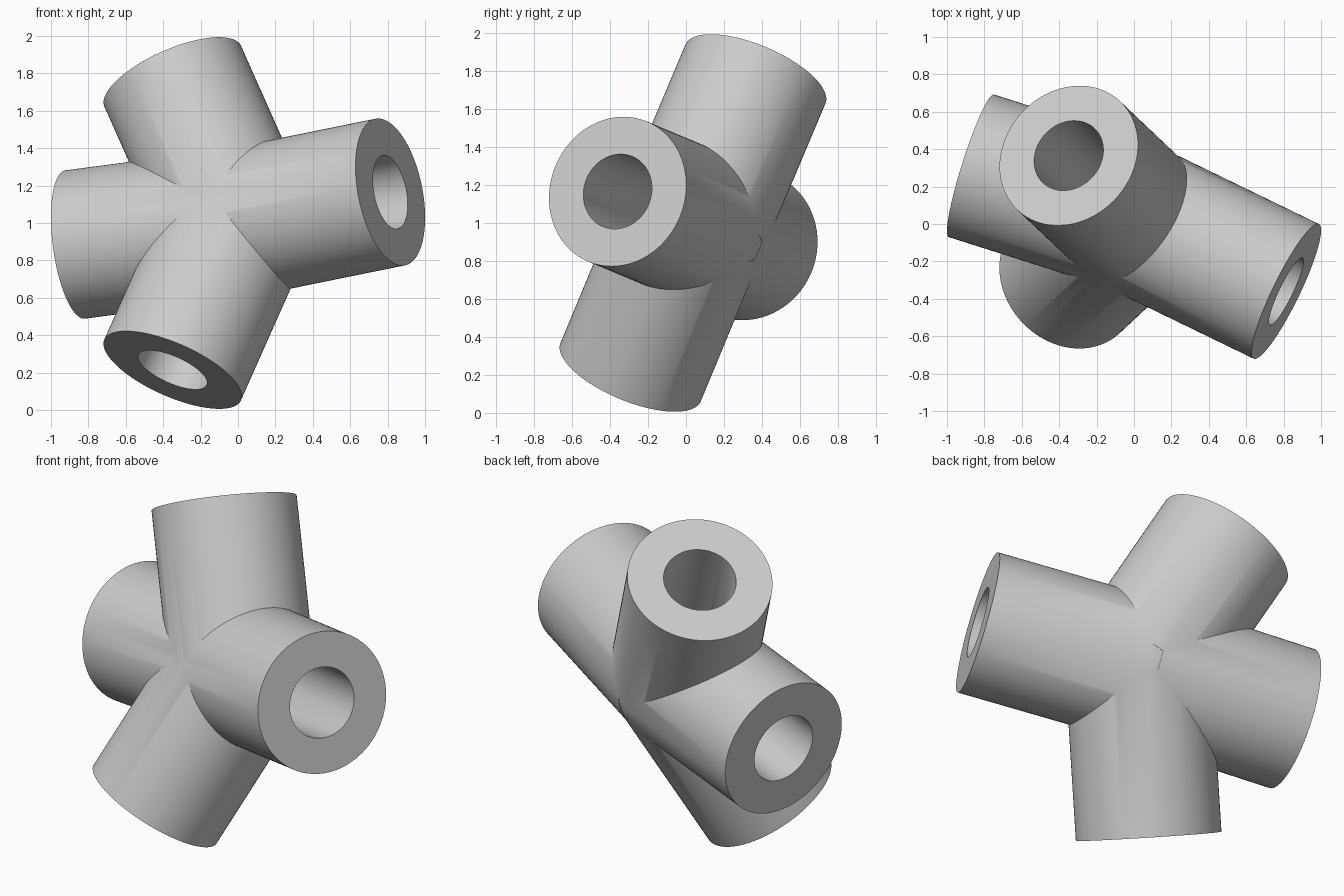
import bpy
from mathutils import Vector

cube = bpy.data.objects.get("Cube")
if cube:
    bpy.data.objects.remove(cube, do_unlink=True)

HUB = Vector((0, 0.035, 1.0))
LENGTH, OUTER, BORE = 0.92, 0.4, 0.2
ARMS = {
    "left_arm": Vector((0.886, -0.43, 0.18)),
    "right_arm": Vector((-0.945, 0.30, -0.125)),
    "upper_arm": Vector((-0.38, 0.36, 0.854)),
    "lower_arm": Vector((-0.38, -0.355, -0.854)),
}

grey = bpy.data.materials.new("plain_grey")
grey.use_nodes = True
grey.diffuse_color = (0.6, 0.6, 0.6, 1)
grey.node_tree.nodes["Principled BSDF"].inputs["Base Color"].default_value = (0.6, 0.6, 0.6, 1)


def finish(name):
    obj = bpy.context.object
    obj.name = name
    obj.data.materials.append(grey)
    return obj


def rod(name, direction, radius, length):
    """Solid cylinder running outward from the hub."""
    d = direction.normalized()
    bpy.ops.mesh.primitive_cylinder_add(
        vertices=96, radius=radius, depth=length,
        location=HUB + d * length / 2,
        rotation=d.to_track_quat('Z', 'Y').to_euler())
    return finish(name)


def ball(name, radius):
    bpy.ops.mesh.primitive_uv_sphere_add(segments=64, ring_count=32, radius=radius, location=HUB)
    return finish(name)


def combine(target, other, operation):
    """Apply a boolean and discard the helper."""
    bpy.context.view_layer.objects.active = target
    mod = target.modifiers.new(operation.lower(), 'BOOLEAN')
    mod.operation = operation
    mod.solver = 'EXACT'
    mod.object = other
    bpy.ops.object.modifier_apply(modifier=mod.name)
    bpy.data.objects.remove(other, do_unlink=True)


# Outer body: four rods joined on a rounded hub
body = ball("tube_joint", OUTER - 0.002)
for name, direction in ARMS.items():
    combine(body, rod(name, direction, OUTER, LENGTH), 'UNION')

# Bores: open at each end and meeting in the middle
combine(body, ball("hub_bore", BORE - 0.002), 'DIFFERENCE')
for name, direction in ARMS.items():
    combine(body, rod(name + "_bore", direction, BORE, LENGTH + 0.1), 'DIFFERENCE')

bpy.ops.object.select_all(action='DESELECT')
body.select_set(True)
bpy.context.view_layer.objects.active = body
bpy.ops.object.shade_smooth_by_angle(angle=0.5)
